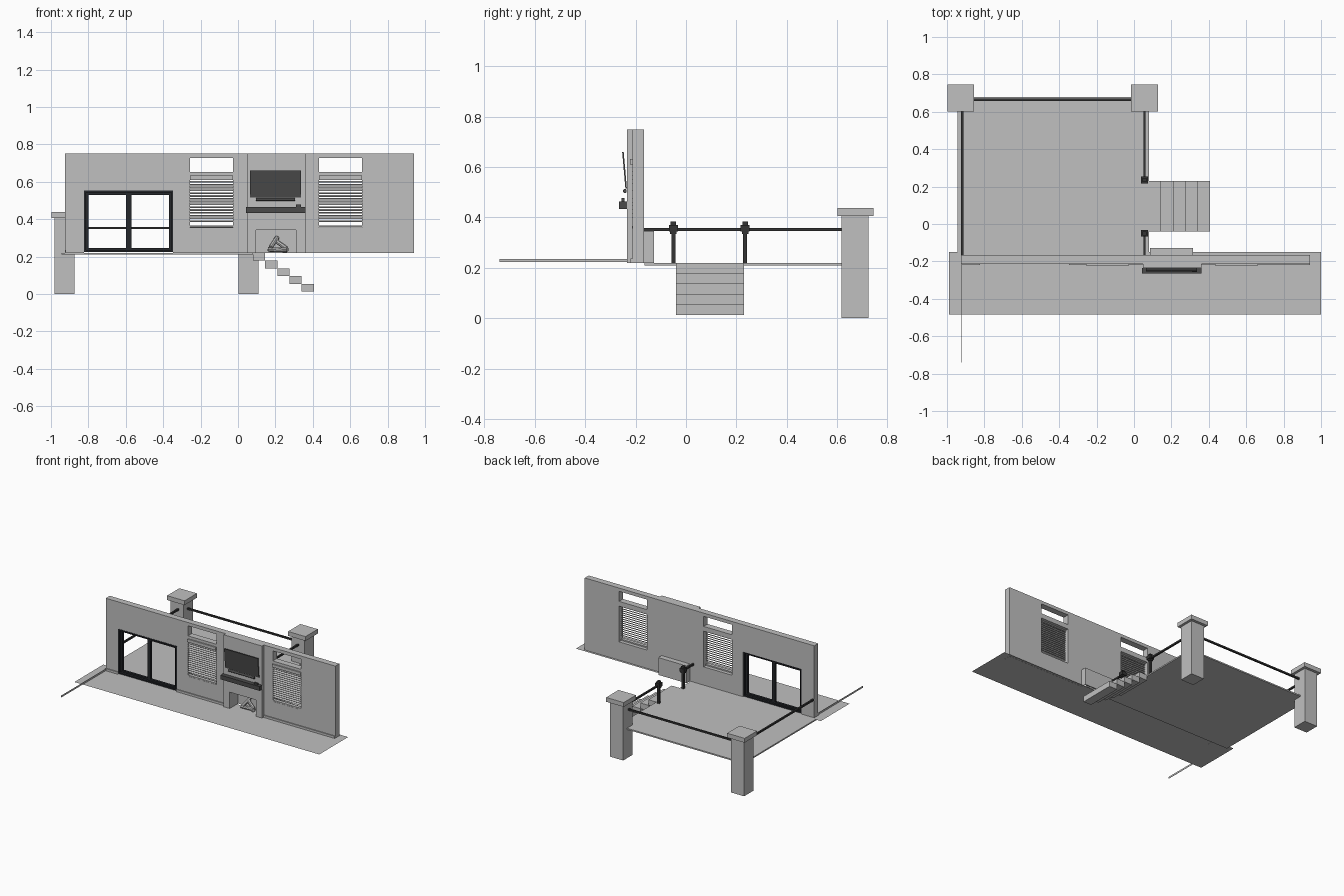
import bpy, bmesh, math
from mathutils import Vector, Matrix

if "Cube" in bpy.data.objects:
    bpy.data.objects.remove(bpy.data.objects["Cube"])


def mat(name, c):
    m = bpy.data.materials.new(name)
    m.diffuse_color = (*c, 1)
    m.use_nodes = True
    m.node_tree.nodes["Principled BSDF"].inputs["Base Color"].default_value = m.diffuse_color
    return m


GREY = mat("plain grey", (0.53, 0.53, 0.53))
CHAR = mat("charcoal", (0.07, 0.07, 0.07))
IRON = mat("black iron", (0.034, 0.034, 0.034))
FRAME = mat("blue black", (0.018, 0.020, 0.024))


def finish(name, bm, m):
    bmesh.ops.recalc_face_normals(bm, faces=bm.faces)
    me = bpy.data.meshes.new(name)
    bm.to_mesh(me)
    bm.free()
    me.materials.append(m)
    ob = bpy.data.objects.new(name, me)
    bpy.context.collection.objects.link(ob)
    return ob


def add_box(bm, x, y, z, rot_x=0):
    """Box from (min, max) pairs, optionally tilted about its own x axis."""
    c = Vector(((x[0] + x[1]) / 2, (y[0] + y[1]) / 2, (z[0] + z[1]) / 2))
    s = (x[1] - x[0], y[1] - y[0], z[1] - z[0], 1)
    bmesh.ops.create_cube(bm, size=1, matrix=Matrix.Translation(c)
                          @ Matrix.Rotation(rot_x, 4, 'X') @ Matrix.Diagonal(s))


def boxes(name, m, *specs):
    bm = bmesh.new()
    for s in specs:
        add_box(bm, *s)
    return finish(name, bm, m)


def tube(name, m, a, b, r, n=12):
    a, b = Vector(a), Vector(b)
    d = b - a
    bm = bmesh.new()
    bmesh.ops.create_cone(bm, cap_ends=True, segments=n, radius1=r, radius2=r, depth=d.length,
                          matrix=Matrix.Translation((a + b) / 2)
                          @ d.to_track_quat('Z', 'Y').to_matrix().to_4x4())
    return finish(name, bm, m)


def pierced_panel(name, m, x, y, z, holes):
    """Wall slab with rectangular (x0, x1, z0, z1) openings."""
    xs = sorted({*x, *[v for h in holes for v in h[:2]]})
    zs = sorted({*z, *[v for h in holes for v in h[2:]]})
    bm = bmesh.new()
    for x0, x1 in zip(xs, xs[1:]):
        for z0, z1 in zip(zs, zs[1:]):
            cx, cz = (x0 + x1) / 2, (z0 + z1) / 2
            if any(h[0] < cx < h[1] and h[2] < cz < h[3] for h in holes):
                continue
            bm.faces.new([bm.verts.new((px, y[0], pz)) for px, pz in
                          ((x0, z0), (x1, z0), (x1, z1), (x0, z1))])
    bmesh.ops.remove_doubles(bm, verts=bm.verts, dist=1e-5)
    r = bmesh.ops.extrude_face_region(bm, geom=bm.faces[:])
    bmesh.ops.translate(bm, vec=(0, y[1] - y[0], 0),
                        verts=[v for v in r['geom'] if isinstance(v, bmesh.types.BMVert)])
    bmesh.ops.recalc_face_normals(bm, faces=bm.faces)
    bmesh.ops.dissolve_limit(bm, angle_limit=0.01, verts=bm.verts, edges=bm.edges)
    return finish(name, bm, m)


F = 0.22                                   # floor height
DOOR = (-0.823, -0.347, F, 0.552)
WINDOWS = [(-0.257, -0.027), (0.432, 0.662)]
BREAST = (0.048, 0.36)

# room floor (single sheet) and outdoor deck
bm = bmesh.new()
bm.faces.new([bm.verts.new((x, y, F + 0.001)) for x, y in
              ((-0.99, -0.485), (1, -0.485), (1, -0.15), (-0.99, -0.15))])
finish("room_floor", bm, GREY)
boxes("deck", GREY, ((-0.945, 0.08), (-0.165, 0.68), (0.21, F)))

# wall with door, windows and chimney gap
holes = [DOOR, (*BREAST, F, 0.75)]
for w in WINDOWS:
    holes += [(*w, 0.652, 0.726), (*w, 0.355, 0.617)]
pierced_panel("wall", GREY, (-0.925, 0.94), (-0.213, -0.167), (F, 0.75), holes)

# chimney breast with firebox behind
pierced_panel("chimney_breast", GREY, BREAST, (-0.234, -0.167), (F, 0.75),
              [(0.096, 0.31, F, 0.341)])
boxes("firebox", GREY,
      ((0.085, 0.315), (-0.136, -0.128), (F, 0.347)),
      ((0.085, 0.097), (-0.225, -0.136), (F, 0.341)),
      ((0.309, 0.315), (-0.225, -0.136), (F, 0.341)),
      ((0.085, 0.315), (-0.225, -0.136), (0.341, 0.347)))

# logs
logs = [((0.16, -0.19, 0.238), (0.262, -0.18, 0.234)),
        ((0.18, -0.15, 0.236), (0.265, -0.20, 0.238)),
        ((0.175, -0.20, 0.25), (0.21, -0.155, 0.302)),
        ((0.195, -0.165, 0.29), (0.258, -0.185, 0.245))]
for i, (a, b) in enumerate(logs):
    tube(f"log_{i + 1}", GREY, a, b, 0.012, 8)

# baseboards, including the side run on the left
B = ((-0.220, -0.212), (F, 0.237))
boxes("baseboard", GREY,
      ((-0.925, DOOR[0]), *B), ((DOOR[1], BREAST[0]), *B), ((BREAST[1], 0.94), *B),
      ((-0.921, -0.919), (-0.74, -0.213), (F + 0.003, 0.236)))

# double door frames
x0, x1, z0, z1 = DOOR
z0 += 0.005
mid = -0.584


def frame(x0, x1, z0, z1, y, t):
    return [((x0, x0 + t), y, (z0, z1)), ((x1 - t, x1), y, (z0, z1)),
            ((x0 + t, x1 - t), y, (z0, z0 + t)), ((x0 + t, x1 - t), y, (z1 - t, z1))]


boxes("door_frame", FRAME, *frame(x0, x1, z0, z1, (-0.215, -0.169), 0.009))
boxes("door_leaves", FRAME,
      *frame(x0 + 0.009, mid, z0 + 0.006, z1 - 0.009, (-0.197, -0.179), 0.014),
      *frame(mid, x1 - 0.009, z0 + 0.006, z1 - 0.009, (-0.203, -0.185), 0.014))

# slatted window blinds
for i, (a, b) in enumerate(WINDOWS):
    slats = [((a, b), (-0.214, -0.192), (z - 0.001, z + 0.001), math.radians(18))
             for z in (0.389 + k * 0.015 for k in range(15))]
    boxes(f"blind_{i + 1}", GREY, ((a, b), (-0.222, -0.19), (0.61, 0.632)),
          ((a, b), (-0.215, -0.19), (0.357, 0.366)), *slats)

# mantel, small box on it, tilted screen and sound bar
boxes("mantel", CHAR, ((0.043, 0.36), (-0.265, -0.234), (0.433, 0.464)))
boxes("mantel_box", CHAR, ((0.31, 0.338), (-0.257, -0.245), (0.464, 0.477)))
boxes("screen", CHAR, ((0.064, 0.338), (-0.247, -0.241), (0.515, 0.66), math.radians(5)))
tube("sound_bar", CHAR, (0.095, -0.243, 0.505), (0.305, -0.243, 0.505), 0.008)

# steps down from the deck
boxes("steps", GREY, *[((0.08 + 0.065 * k, 0.145 + 0.065 * k), (-0.04, 0.23),
                        (F - 0.0415 * (k + 1), F - 0.0415 * k)) for k in range(5)])

# corner pillars with caps
for side, x in (("left", -0.927), ("right", 0.056)):
    boxes(side + "_pillar", GREY, ((x - 0.053, x + 0.053), (0.617, 0.725), (0, 0.406)))
    boxes(side + "_pillar_cap", GREY, ((x - 0.071, x + 0.071), (0.602, 0.745), (0.406, 0.438)))

# railings
R, h = (0.347, 0.359), 0.006
boxes("railings", IRON,
      ((-0.88, 0.005), (0.664 - h, 0.664 + h), R),
      ((-0.918 - h, -0.918 + h), (-0.167, 0.62), R),
      ((0.056 - h, 0.056 + h), (0.235, 0.62), R),
      ((0.056 - h, 0.056 + h), (-0.167, -0.05), R))

# gate posts with stepped caps
for name, y in (("near", -0.05), ("far", 0.235)):
    parts = [((0.056 - r, 0.056 + r), (y - r, y + r), z) for r, z in
             ((0.008, (F, 0.338)), (0.013, (0.334, 0.345)), (0.018, (0.345, 0.371)),
              (0.011, (0.371, 0.384)))]
    boxes(name + "_gate_post", IRON, *parts)
